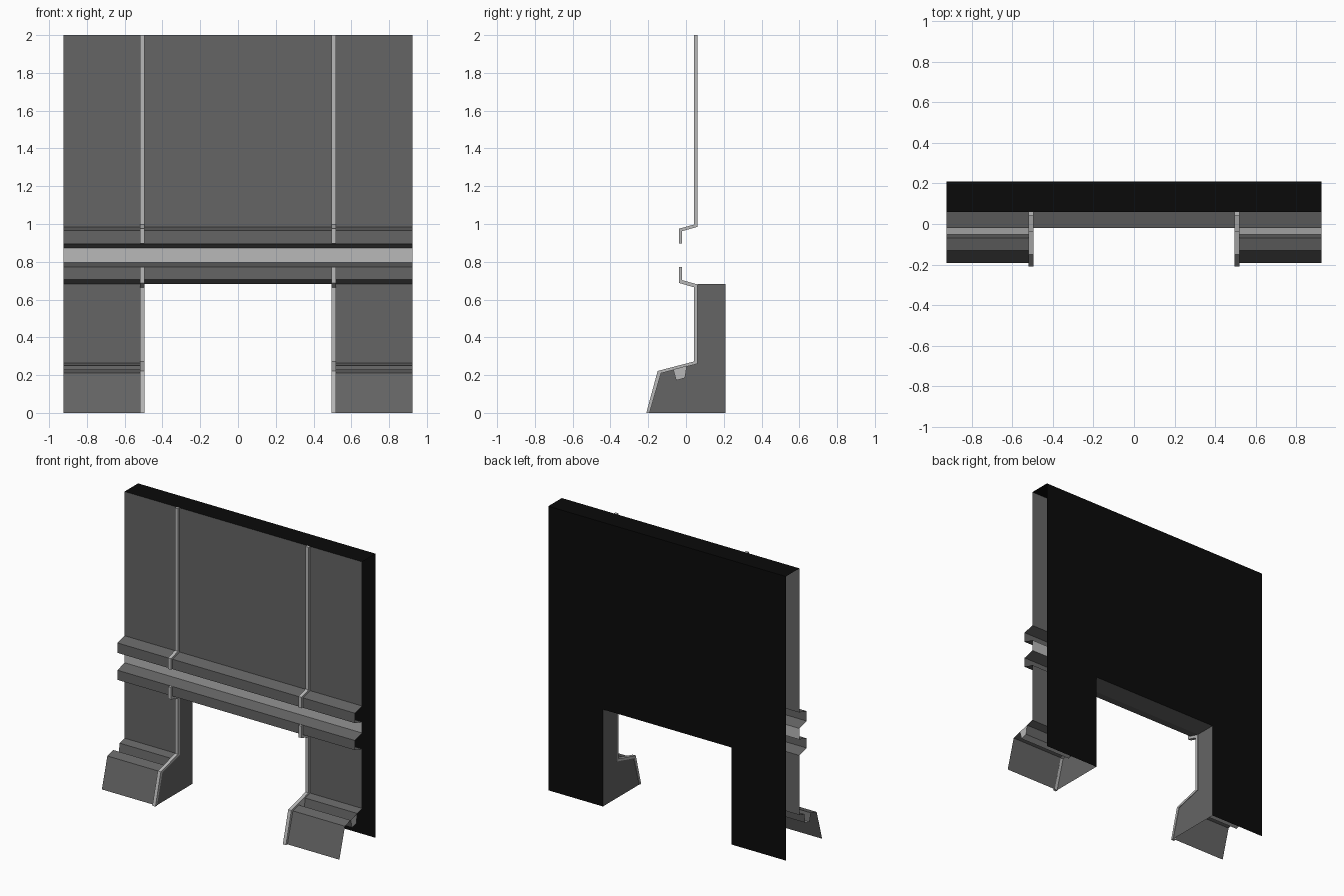
import bpy

if "Cube" in bpy.data.objects:
    bpy.data.objects.remove(bpy.data.objects["Cube"])

W, DOOR, RIB, BACK = 0.925, 0.5, 0.52, 0.21


def material(name, v):
    m = bpy.data.materials.new(name)
    m.diffuse_color = (v, v, v, 1)
    m.use_nodes = True
    m.node_tree.nodes["Principled BSDF"].inputs["Base Color"].default_value = m.diffuse_color
    return m


DARK = material("dark_grey", 0.13)
LIGHT = material("light_grey", 0.48)
BLACK = material("black", 0.003)


def mesh_object(name, verts, faces, mat):
    me = bpy.data.meshes.new(name)
    me.from_pydata(verts, [], faces)
    me.materials.append(mat)
    me.update()
    ob = bpy.data.objects.new(name, me)
    bpy.context.collection.objects.link(ob)
    return ob


def sheet(name, profile, x0, x1, mat):
    """Open (y, z) profile, top to bottom, swept along x."""
    n = len(profile)
    verts = [(x, y, z) for x in (x0, x1) for y, z in profile]
    faces = [(i, i + 1, n + i + 1, n + i) for i in range(n - 1)]
    return mesh_object(name, verts, faces, mat)


def side_plate(name, outline, x, facing, mat):
    """Flat (y, z) plate; outline anticlockwise seen from +x."""
    pts = outline if facing > 0 else outline[::-1]
    return mesh_object(name, [(x, y, z) for y, z in pts], [tuple(range(len(pts)))], mat)


def rib(name, outer, inner, x0, x1):
    """Solid strip between two matching (y, z) profiles."""
    n = len(outer)
    verts = [(x, y, z) for x in (x0, x1) for p in (outer, inner) for y, z in p]
    faces = []
    for i in range(n - 1):
        o, k, m = i, n + i, 2 * n
        faces += [(o, o + 1, m + o + 1, m + o),            # front
                  (k, m + k, m + k + 1, k + 1),            # back
                  (o, k, k + 1, o + 1),                    # left side
                  (m + o, m + o + 1, m + k + 1, m + k)]    # right side
    faces += [(0, 2 * n, 3 * n, n), (n - 1, 2 * n - 1, 4 * n - 1, 3 * n - 1)]
    return mesh_object(name, verts, faces, LIGHT)


# Wall above the doorway with its upper and lower cornice
sheet("upper_wall", [(0.06, 2), (0.06, 0.985), (-0.02, 0.965), (-0.02, 0.895), (0.06, 0.873)], -W, W, DARK)
sheet("light_band", [(0.06, 0.873), (0.06, 0.795)], -W, W, LIGHT)
sheet("lower_cornice", [(0.06, 0.795), (-0.02, 0.773), (-0.02, 0.705), (0.06, 0.683)], -W, W, DARK)

# Black top and back shell with the doorway opening
sheet("top_cap", [(BACK, 2), (0.06, 2)], -W, W, BLACK)
arch = [(-W, 0), (-W, 2), (W, 2), (W, 0), (DOOR, 0), (DOOR, 0.683), (-DOOR, 0.683), (-DOOR, 0)]
mesh_object("back_wall", [(x, BACK, z) for x, z in arch], [tuple(range(8))], BLACK)

# Doorway lintel
sheet("door_lintel", [(0.06, 0.683), (BACK, 0.683)], -DOOR, DOOR, DARK)

groove = [(0.005, 0.25), (-0.005, 0.185), (-0.052, 0.172), (-0.068, 0.23)]
foot = [(-0.132, 0.212), (-0.193, 0)]
leg_inner = [(0.06, 0.683), (0.06, 0.262)] + foot

# Rib profiles: outer edge and inner edge
ribs = {
    "upper_rib": ([(0.042, 2), (0.042, 0.997), (-0.037, 0.975), (-0.037, 0.897)],
                  [(0.061, 2), (0.061, 0.985), (-0.021, 0.962), (-0.021, 0.897)]),
    "lower_rib": ([(-0.037, 0.772), (-0.037, 0.688), (0.042, 0.665), (0.042, 0.272), (-0.15, 0.222), (-0.21, 0)],
                  [(-0.021, 0.772), (-0.021, 0.703), (0.061, 0.68), (0.061, 0.26), (-0.132, 0.21), (-0.193, 0)]),
}

for s, side in ((-1, "left"), (1, "right")):
    a, b = sorted((s * RIB, s * W))
    # Leg front panel with a light-floored groove
    sheet(side + "_leg_panel", [(0.06, 0.683), (0.06, 0.264)] + groove[:2], a, b, DARK)
    sheet(side + "_groove_floor", groove[1:3], a, b, LIGHT)
    sheet(side + "_foot_panel", groove[2:] + foot, a, b, DARK)
    side_plate(side + "_groove_end", groove[::-1][:], s * RIB, s, LIGHT)
    # Door jamb, following the leg profile
    side_plate(side + "_door_jamb", leg_inner + [(BACK, 0), (BACK, 0.683)], s * DOOR, -s, DARK)
    # Vertical light ribs
    r0, r1 = sorted((s * 0.496, s * RIB))
    for name, (outer, inner) in ribs.items():
        rib(side + "_" + name, outer, inner, r0, r1)

# Closed outer end of the right groove
side_plate("right_groove_cap", groove, W, 1, LIGHT)
